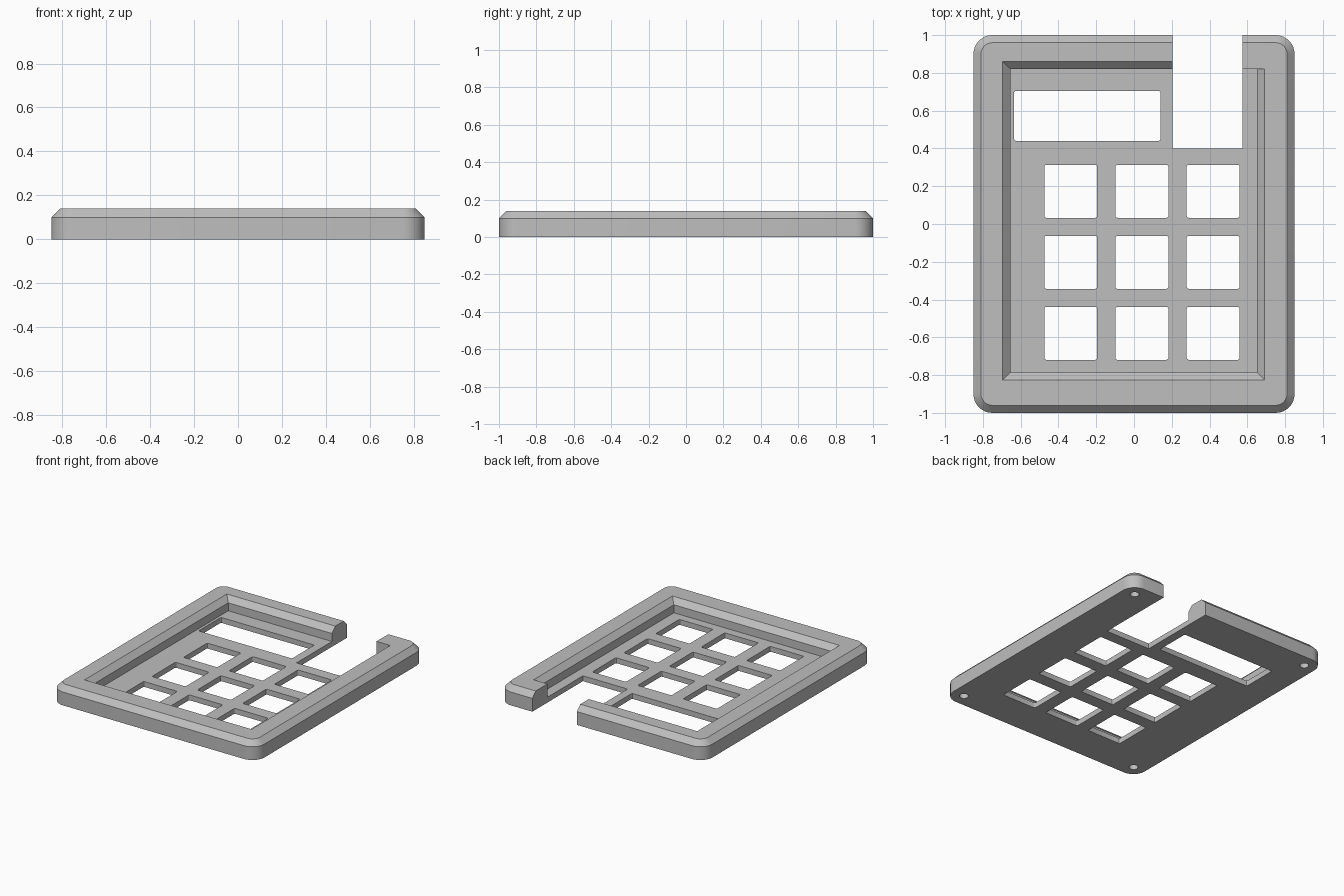
import bpy
import bmesh
from math import cos, sin, pi

if "Cube" in bpy.data.objects:
    bpy.data.objects.remove(bpy.data.objects["Cube"])

grey = bpy.data.materials.new("plain grey")
grey.use_nodes = True
grey.diffuse_color = (0.52, 0.52, 0.52, 1)
grey.node_tree.nodes["Principled BSDF"].inputs["Base Color"].default_value = grey.diffuse_color

HEIGHT, FLOOR, CHAMFER = 0.14, 0.04, 0.04
SHOULDER = HEIGHT - CHAMFER


def outline(x0, x1, y0, y1, r, steps):
    """Rectangle with rounded corners, counter-clockwise."""
    if r == 0:
        return [(x0, y0), (x1, y0), (x1, y1), (x0, y1)]
    centres = [(x1 - r, y1 - r), (x0 + r, y1 - r), (x0 + r, y0 + r), (x1 - r, y0 + r)]
    return [(cx + r * cos(a), cy + r * sin(a))
            for q, (cx, cy) in enumerate(centres)
            for a in [(q + i / steps) * pi / 2 for i in range(steps + 1)]]


def loft(name, sections, steps=8):
    """Closed solid through sections of (x0, x1, y0, y1, radius, z)."""
    bm = bmesh.new()
    rings = [[bm.verts.new((x, y, s[5])) for x, y in outline(*s[:5], steps)]
             for s in sections]
    n = len(rings[0])
    bm.faces.new(rings[0][::-1])
    bm.faces.new(rings[-1])
    for a, b in zip(rings, rings[1:]):
        for i in range(n):
            j = (i + 1) % n
            bm.faces.new((a[i], a[j], b[j], b[i]))
    mesh = bpy.data.meshes.new(name)
    bm.to_mesh(mesh)
    bm.free()
    mesh.materials.append(grey)
    obj = bpy.data.objects.new(name, mesh)
    bpy.context.collection.objects.link(obj)
    return obj


def cut(target, cutter):
    cutter.hide_render = True
    mod = target.modifiers.new("cut", 'BOOLEAN')
    mod.operation, mod.solver, mod.object = 'DIFFERENCE', 'EXACT', cutter
    bpy.context.view_layer.objects.active = target
    bpy.ops.object.modifier_apply(modifier=mod.name)
    bpy.data.objects.remove(cutter)


def window(x0, x1, y0, y1, r=0.01):
    cut(case, loft("window_cutter", [(x0, x1, y0, y1, r, z) for z in (-0.1, 0.3)], 3))


def recess(x1, y1, flare_x1, flare_y1):
    """Sunken tray whose rim widens at the top on the chosen sides."""
    sections = []
    for z, f in ((FLOOR, 0), (SHOULDER, 0), (HEIGHT + 0.02, CHAMFER + 0.02)):
        sections.append((-0.655 - f, x1 + f * flare_x1,
                         -0.785 - f, y1 + f * flare_y1, 0, z))
    cut(case, loft("recess_cutter", sections))


# Outer case with chamfered top edge
c = CHAMFER
case = loft("keypad_case", [
    (-0.85, 0.85, -1, 1, 0.1, 0),
    (-0.85, 0.85, -1, 1, 0.1, SHOULDER),
    (-0.85 + c, 0.85 - c, -1 + c, 1 - c, 0.1 - c, HEIGHT)])

# Sunken tray; its back edge is chamfered only left of the notch
recess(0.65, 0.82, 1, 0)
recess(0.39, 0.82, 0, 1)

# Notch through the back edge
window(0.205, 0.575, 0.4, 1.2, 0)

# Display window and grid of key windows
window(-0.635, 0.14, 0.44, 0.705)
for col in range(3):
    for row in range(3):
        x, y = -0.335 + 0.377 * col, 0.173 - 0.376 * row
        window(x - 0.14, x + 0.14, y - 0.14, y + 0.14)

# Blind screw holes in the underside
for sx in (-1, 1):
    for sy in (-1, 1):
        x, y, r = sx * 0.755, sy * 0.905, 0.031
        cut(case, loft("screw_hole_cutter",
                       [(x - r, x + r, y - r, y + r, r * 0.999, z) for z in (-0.05, 0.1)], 6))

# Smooth rounded corners, crisp edges
bpy.ops.object.select_all(action='DESELECT')
case.select_set(True)
bpy.context.view_layer.objects.active = case
bpy.ops.object.shade_smooth_by_angle(angle=pi / 6)
